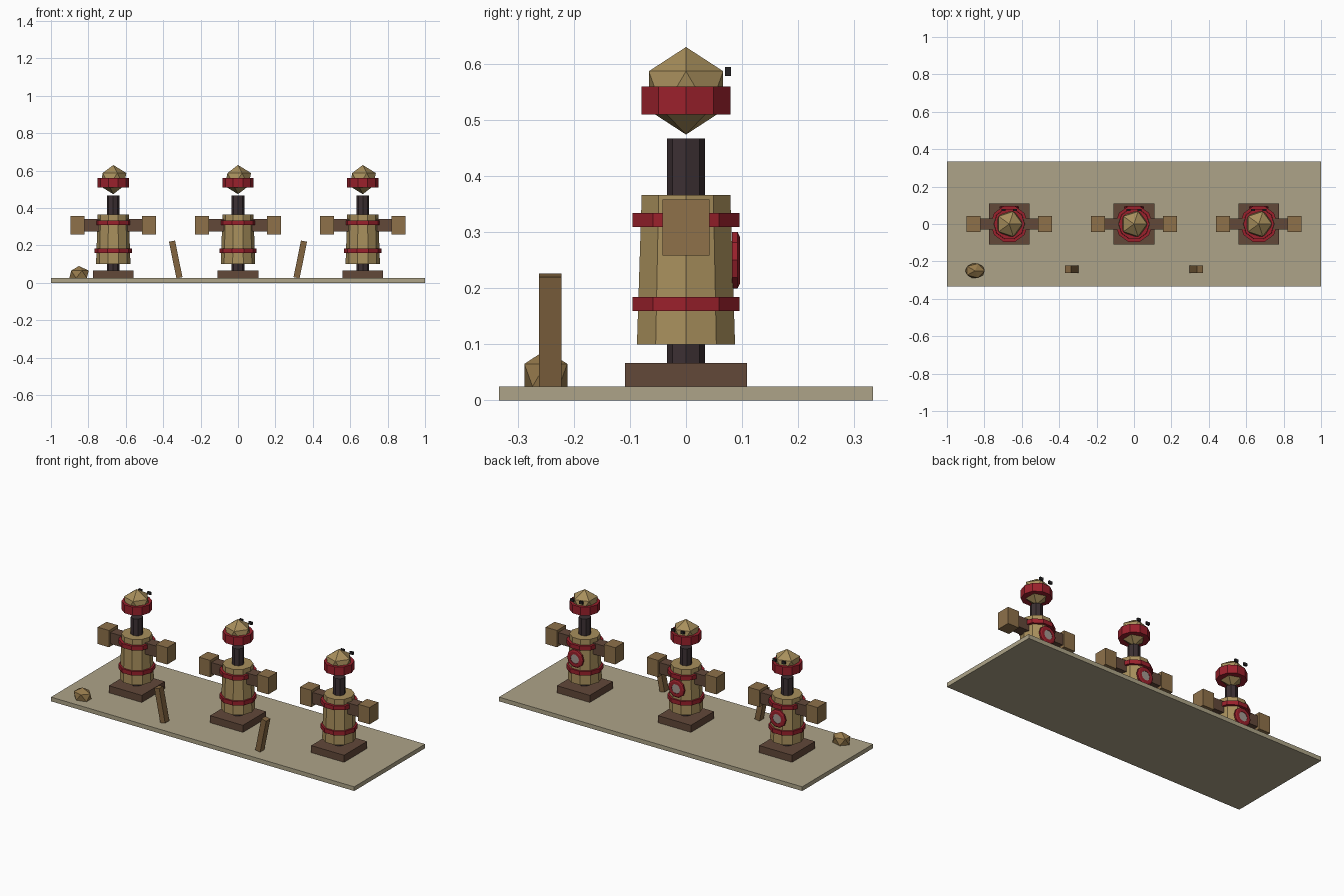
import bpy
import bmesh
from math import pi
from mathutils import Matrix, Vector

default = bpy.data.objects.get("Cube")
if default:
    bpy.data.objects.remove(default)


def material(name, rgb):
    """Flat material from display-space 0-255 values."""
    linear = [((c / 255 + 0.055) / 1.055) ** 2.4 for c in rgb] + [1]
    mat = bpy.data.materials.new(name)
    mat.use_nodes = True
    mat.diffuse_color = linear
    mat.node_tree.nodes["Principled BSDF"].inputs["Base Color"].default_value = linear
    return mat


SAND = material("sand", (174, 164, 136))
STRAW = material("straw", (168, 143, 92))
RED = material("red cloth", (155, 33, 44))
DARK = material("dark post", (60, 48, 51))
BROWN = material("brown timber", (98, 72, 57))
PAD = material("pad leather", (142, 113, 74))
PLANK = material("plank wood", (130, 101, 64))
STONE = material("stone", (150, 122, 76))
GREY = material("grey", (165, 153, 145))
BLACK = material("black", (38, 36, 38))


def finish(name, bm, mat, location):
    mesh = bpy.data.meshes.new(name)
    bmesh.ops.recalc_face_normals(bm, faces=bm.faces)
    bm.to_mesh(mesh)
    bm.free()
    mesh.materials.append(mat)
    obj = bpy.data.objects.new(name, mesh)
    obj.location = location
    bpy.context.collection.objects.link(obj)
    return obj


def box(name, mat, location, size, tilt=0):
    bm = bmesh.new()
    bmesh.ops.create_cube(bm, size=1, matrix=Matrix.Diagonal((*size, 1)))
    obj = finish(name, bm, mat, location)
    obj.rotation_euler.y = tilt
    return obj


def drum(name, mat, location, r_bottom, r_top, height, sides=10):
    """Upright faceted cylinder with a corner on the +y side."""
    bm = bmesh.new()
    bmesh.ops.create_cone(bm, cap_ends=True, segments=sides, radius1=r_bottom,
                          radius2=r_top, depth=height,
                          matrix=Matrix.Rotation(pi / 2, 4, 'Z'))
    return finish(name, bm, mat, location)


def ball(name, mat, location, radii):
    bm = bmesh.new()
    bmesh.ops.create_icosphere(bm, subdivisions=1, radius=1,
                               matrix=Matrix.Diagonal((*radii, 1)))
    return finish(name, bm, mat, location)


def ring(name, mat, location, profile, sides=10):
    """Closed (radius, y) profile spun around the y axis."""
    bm = bmesh.new()
    verts = [bm.verts.new((r, y, 0)) for r, y in profile]
    edges = [bm.edges.new((verts[i - 1], verts[i])) for i in range(len(verts))]
    bmesh.ops.spin(bm, geom=verts + edges, cent=(0, 0, 0), axis=(0, 1, 0),
                   angle=2 * pi, steps=sides, use_merge=True)
    bmesh.ops.remove_doubles(bm, verts=bm.verts, dist=0.0001)
    return finish(name, bm, mat, location)


def training_dummy(x, label):
    def at(dx, y, z):
        return Vector((x + dx, y, z))

    # Stand and post
    box(label + "_base", BROWN, at(0, 0, 0.046), (0.217, 0.217, 0.042))
    drum(label + "_post", DARK, at(0, 0, 0.267), 0.034, 0.034, 0.4, sides=8)

    # Torso with two straps
    drum(label + "_torso", STRAW, at(0, 0, 0.233), 0.092, 0.083, 0.267)
    for part, z in (("lower", 0.172), ("upper", 0.322)):
        drum(f"{label}_{part}_strap", RED, at(0, 0, z), 0.1, 0.1, 0.025)

    # Crossbar arms with padded ends
    box(label + "_arm_bar", BROWN, at(0, 0, 0.308), (0.35, 0.06, 0.067))
    for side, s in (("left", 1), ("right", -1)):
        box(f"{label}_{side}_pad", PAD, at(s * 0.192, 0, 0.308),
            (0.075, 0.083, 0.1))
        box(f"{label}_{side}_eye", BLACK, at(s * 0.03, 0.075, 0.586),
            (0.022, 0.011, 0.016))

    # Head and headband
    ball(label + "_head", STRAW, at(0, 0, 0.552), (0.078, 0.078, 0.078))
    drum(label + "_headband", RED, at(0, 0, 0.535), 0.083, 0.083, 0.05)

    # Round target on the chest
    ring(label + "_target_ring", RED, at(0, 0.089, 0.25),
         [(0.028, -0.007), (0.053, -0.007), (0.053, 0.003),
          (0.044, 0.007), (0.028, 0.007)])
    target = drum(label + "_target_centre", GREY, at(0, 0.089, 0.25),
                  0.029, 0.029, 0.01)
    target.rotation_euler.x = pi / 2


# Ground slab
box("ground_slab", SAND, (0, 0, 0.0125), (2, 0.667, 0.025))

# Three dummies in a row
for label, x in (("right_dummy", -0.667), ("middle_dummy", 0), ("left_dummy", 0.667)):
    training_dummy(x, label)

# Leaning planks
for side, s in (("left", 1), ("right", -1)):
    box(side + "_plank", PLANK, (s * 0.333, -0.242, 0.125),
        (0.033, 0.04, 0.2), tilt=s * 0.2)

# Loose stone
ball("stone", STONE, (-0.85, -0.25, 0.045), (0.058, 0.045, 0.045))
